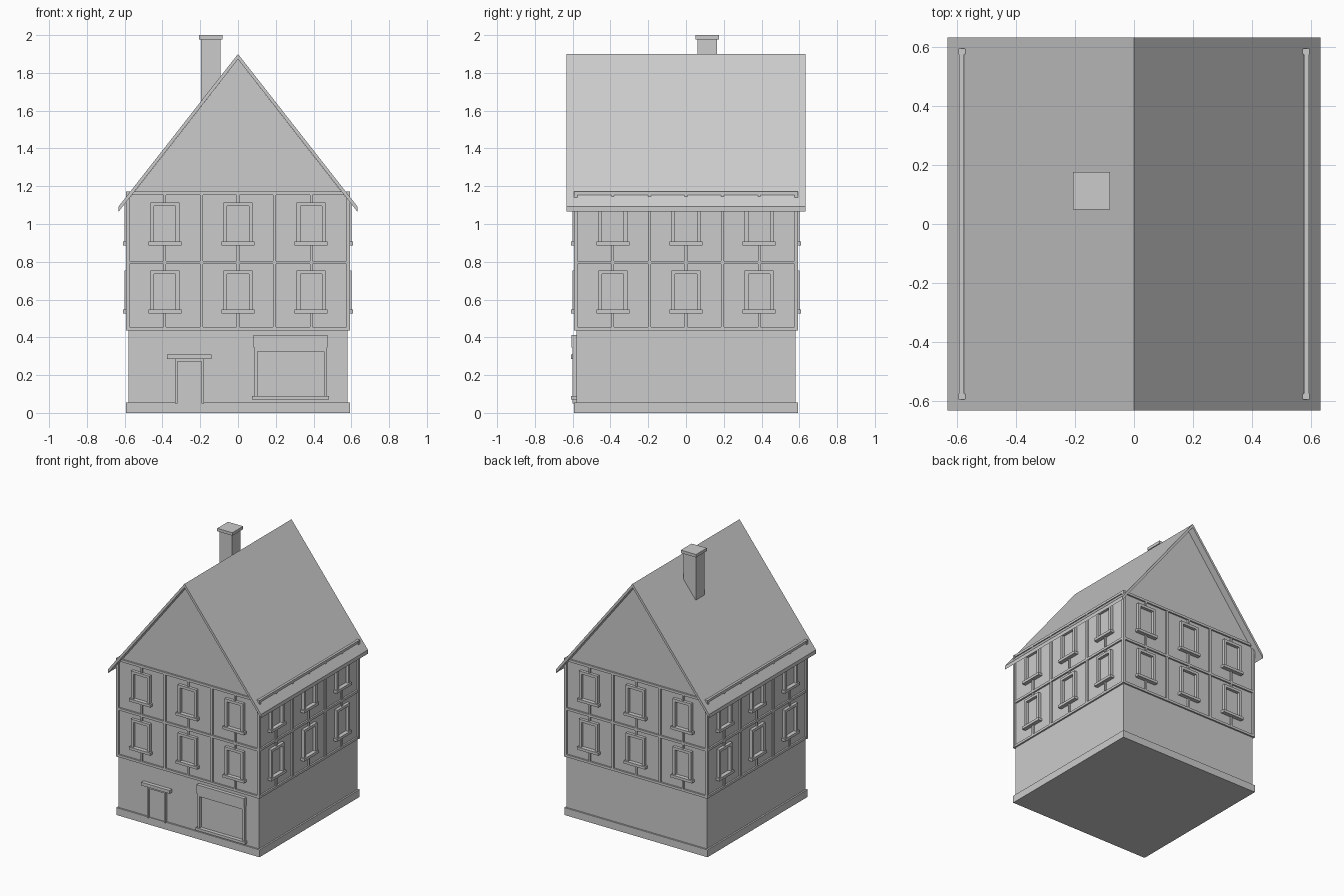
import bpy, bmesh, math
from mathutils import Matrix, Vector

old = bpy.data.objects.get("Cube")
if old:
    bpy.data.objects.remove(old)

# One plain material for the whole house
grey = bpy.data.materials.new("plain grey")
grey.use_nodes = True
COLOUR = (0.6, 0.6, 0.6, 1)
grey.diffuse_color = COLOUR
grey.node_tree.nodes["Principled BSDF"].inputs["Base Color"].default_value = COLOUR

WALL = 0.58      # half width of the walls
BEAM = 0.592     # half width at the timber surface
SLOPE = 1.277    # roof rise per unit of run


def finish(name, bm):
    bmesh.ops.recalc_face_normals(bm, faces=bm.faces)
    mesh = bpy.data.meshes.new(name)
    bm.to_mesh(mesh)
    bm.free()
    mesh.materials.append(grey)
    obj = bpy.data.objects.new(name, mesh)
    bpy.context.collection.objects.link(obj)
    return obj


def boxes(name, spans, turn=0):
    """One object of boxes, each (x0, x1, y0, y1, z0, z1), turned about z."""
    bm = bmesh.new()
    spin = Matrix.Rotation(turn, 4, 'Z')
    for x0, x1, y0, y1, z0, z1 in spans:
        mid = Vector((x0 + x1, y0 + y1, z0 + z1)) / 2
        size = Matrix.Diagonal((x1 - x0, y1 - y0, z1 - z0, 1))
        bmesh.ops.create_cube(bm, size=1, matrix=spin @ Matrix.Translation(mid) @ size)
    return finish(name, bm)


def extrude_profile(name, points, half_depth):
    """Prism along y from an x-z outline."""
    bm = bmesh.new()
    face = bm.faces.new([bm.verts.new((x, -half_depth, z)) for x, z in points])
    new = bmesh.ops.extrude_face_region(bm, geom=[face])["geom"]
    verts = [g for g in new if isinstance(g, bmesh.types.BMVert)]
    bmesh.ops.translate(bm, verts=verts, vec=(0, 2 * half_depth, 0))
    return finish(name, bm)


def front(x0, x1, z0, z1, out):
    """Box on the front wall standing out to y = -out."""
    return (x0, x1, -out, -WALL + 0.005, z0, z1)


def surround(x0, x1, z0, z1, bar, out):
    """Two jambs and a head around an opening."""
    return [front(x0, x0 + bar, z0, z1, out), front(x1 - bar, x1, z0, z1, out),
            front(x0 + bar, x1 - bar, z1 - bar, z1, out)]


# Walls, plinth and gables
boxes("walls", [(-WALL, WALL, -WALL, WALL, 0, 1.14)])
boxes("plinth", [(-BEAM, BEAM, -BEAM, BEAM, 0, 0.055)])
extrude_profile("gable", [(-WALL, 1.13), (WALL, 1.13), (0, 1.872)], WALL)

# Corner posts
C = WALL - 0.006
boxes("corner_posts", [(min(sx * C, sx * 0.594), max(sx * C, sx * 0.594),
                        min(sy * C, sy * 0.594), max(sy * C, sy * 0.594), 0.437, 1.172)
                       for sx in (-1, 1) for sy in (-1, 1)])

# Timber frame and windows, the same on all four sides
for i, side in enumerate(("front", "left", "back", "right")):
    turn = i * math.pi / 2
    timber = [front(-C, C, z, z + 0.018, BEAM) for z in (0.437, 0.787, 1.154)]
    timber += [front(x - 0.008, x + 0.008, 0.45, 1.16, BEAM - 0.001) for x in (-0.194, 0.194)]
    frames, sills = [], []
    for x in (-0.387, 0, 0.387):
        for base, low, high in ((0.527, 0.45, 0.79), (0.887, 0.8, 1.16)):
            top = base + 0.228
            timber.append(front(x - 0.007, x + 0.007, low, base, BEAM - 0.001))
            timber.append(front(x - 0.007, x + 0.007, top, high, BEAM - 0.001))
            frames += surround(x - 0.077, x + 0.077, base + 0.02, top, 0.02, 0.602)
            sills.append(front(x - 0.088, x + 0.088, base, base + 0.02, 0.61))
    boxes(side + "_timber_frame", timber, turn)
    boxes(side + "_window_frames", frames, turn)
    boxes(side + "_window_sills", sills, turn)

# Shop window
boxes("shop_window_frame", surround(0.087, 0.472, 0.09, 0.35, 0.016, 0.6)
      + [front(0.103, 0.456, 0.325, 0.335, 0.6)])
boxes("shop_window_sill", [front(0.075, 0.482, 0.07, 0.09, 0.608)])
boxes("shop_awning_box", [front(0.082, 0.475, 0.347, 0.412, 0.606)])

# Door
boxes("door_frame", surround(-0.333, -0.18, 0.05, 0.285, 0.013, 0.6))
boxes("door_leaf", [front(-0.32, -0.193, 0.055, 0.272, 0.586)])
boxes("door_handle", [front(-0.204, -0.196, 0.105, 0.14, 0.592)])
boxes("door_canopy", [front(-0.375, -0.14, 0.285, 0.309, 0.608)])

# Roof
E, T = 0.632, 0.028
eave = 1.9 - E * SLOPE
extrude_profile("roof", [(0, 1.9), (E, eave), (E, eave - T), (0, 1.9 - T),
                         (-E, eave - T), (-E, eave)], E)

# Chimney
boxes("chimney", [(-0.195, -0.092, 0.061, 0.163, 1.55, 1.985)])
boxes("chimney_cap", [(-0.206, -0.081, 0.049, 0.176, 1.978, 2.0)])
